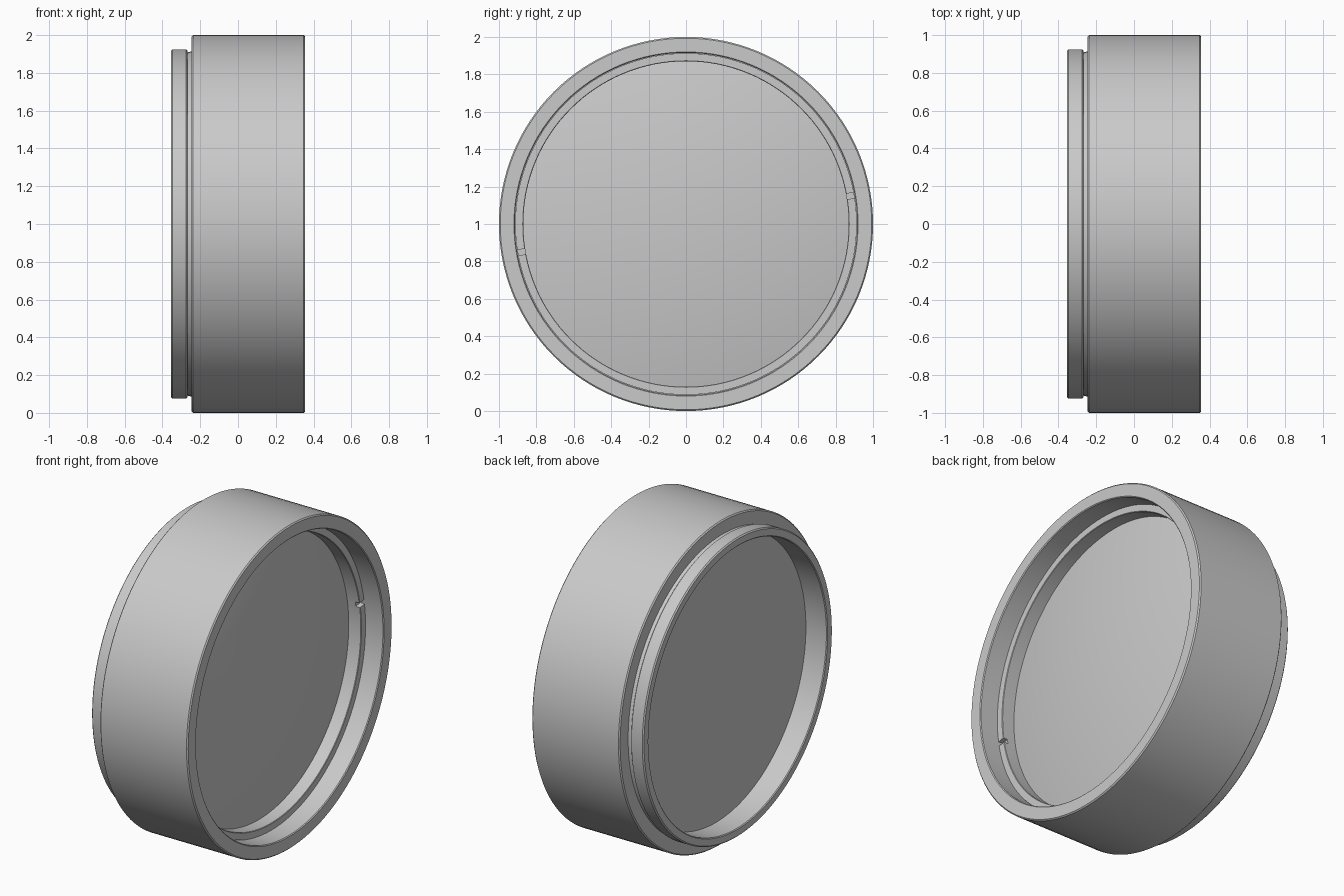
import bpy, bmesh, math
from mathutils import Matrix

cube = bpy.data.objects.get("Cube")
if cube:
    bpy.data.objects.remove(cube, do_unlink=True)

SEGMENTS = 128

grey = bpy.data.materials.new("plain grey")
grey.use_nodes = True
COLOUR = (0.59, 0.59, 0.59, 1)
grey.diffuse_color = COLOUR
grey.node_tree.nodes["Principled BSDF"].inputs["Base Color"].default_value = COLOUR


def add_object(name, bm):
    mesh = bpy.data.meshes.new(name)
    bm.to_mesh(mesh)
    bm.free()
    mesh.materials.append(grey)
    obj = bpy.data.objects.new(name, mesh)
    bpy.context.collection.objects.link(obj)
    return obj


def lathe(name, profile, closed):
    """Spin an (x, radius) profile about the x axis, raised to z = 1."""
    bm = bmesh.new()
    verts = [bm.verts.new((x, 0, r)) for x, r in profile]
    edges = [bm.edges.new(pair) for pair in zip(verts, verts[1:])]
    if closed:
        edges.append(bm.edges.new((verts[-1], verts[0])))
    bmesh.ops.spin(bm, geom=verts + edges, cent=(0, 0, 0), axis=(1, 0, 0),
                   angle=math.tau, steps=SEGMENTS, use_duplicate=False)
    bmesh.ops.remove_doubles(bm, verts=bm.verts, dist=0.0001)
    bmesh.ops.recalc_face_normals(bm, faces=bm.faces)
    bmesh.ops.translate(bm, verts=bm.verts, vec=(0, 0, 1))
    obj = add_object(name, bm)
    bpy.ops.object.select_all(action='DESELECT')
    bpy.context.view_layer.objects.active = obj
    obj.select_set(True)
    bpy.ops.object.shade_smooth_by_angle(angle=math.radians(25))
    return obj


# Barrel: deep front bore, lens seat, rear neck and mounting lip
lathe("barrel", [
    (0.355, 0.92), (0.355, 0.993), (0.348, 1.0),
    (-0.238, 1.0), (-0.245, 0.993), (-0.245, 0.915),
    (-0.268, 0.908), (-0.268, 0.917), (-0.274, 0.924),
    (-0.348, 0.924), (-0.355, 0.917), (-0.355, 0.876),
    (-0.35, 0.871), (-0.21, 0.871), (-0.21, 0.915), (0.35, 0.915),
], True)

# Lens: flat back and domed front
EDGE, BULGE, RADIUS = 0.14, 0.09, 0.912
dome = [(EDGE + BULGE * (1 - (i / 16) ** 2), RADIUS * i / 16) for i in range(17)]
lathe("lens", dome + [(-0.21, RADIUS), (-0.21, 0)], False)

# Retaining ring, with two opposite spanner notches
ring = lathe("retaining_ring", [
    (0.14, 0.87), (0.23, 0.87), (0.233, 0.873),
    (0.233, 0.913), (0.14, 0.913),
], True)

bm = bmesh.new()
bmesh.ops.create_cube(bm, size=1)
bmesh.ops.scale(bm, verts=bm.verts, vec=(0.08, 1.9, 0.03))
bmesh.ops.transform(bm, verts=bm.verts,
                    matrix=Matrix.Translation((0.244, 0, 1)) @ Matrix.Rotation(math.radians(9.7), 4, 'X'))
cutter = add_object("notch_cutter", bm)
cutter.hide_render = True
cutter.hide_viewport = True
cutter.display_type = 'WIRE'
notch = ring.modifiers.new("notches", 'BOOLEAN')
notch.operation = 'DIFFERENCE'
notch.solver = 'EXACT'
notch.object = cutter
